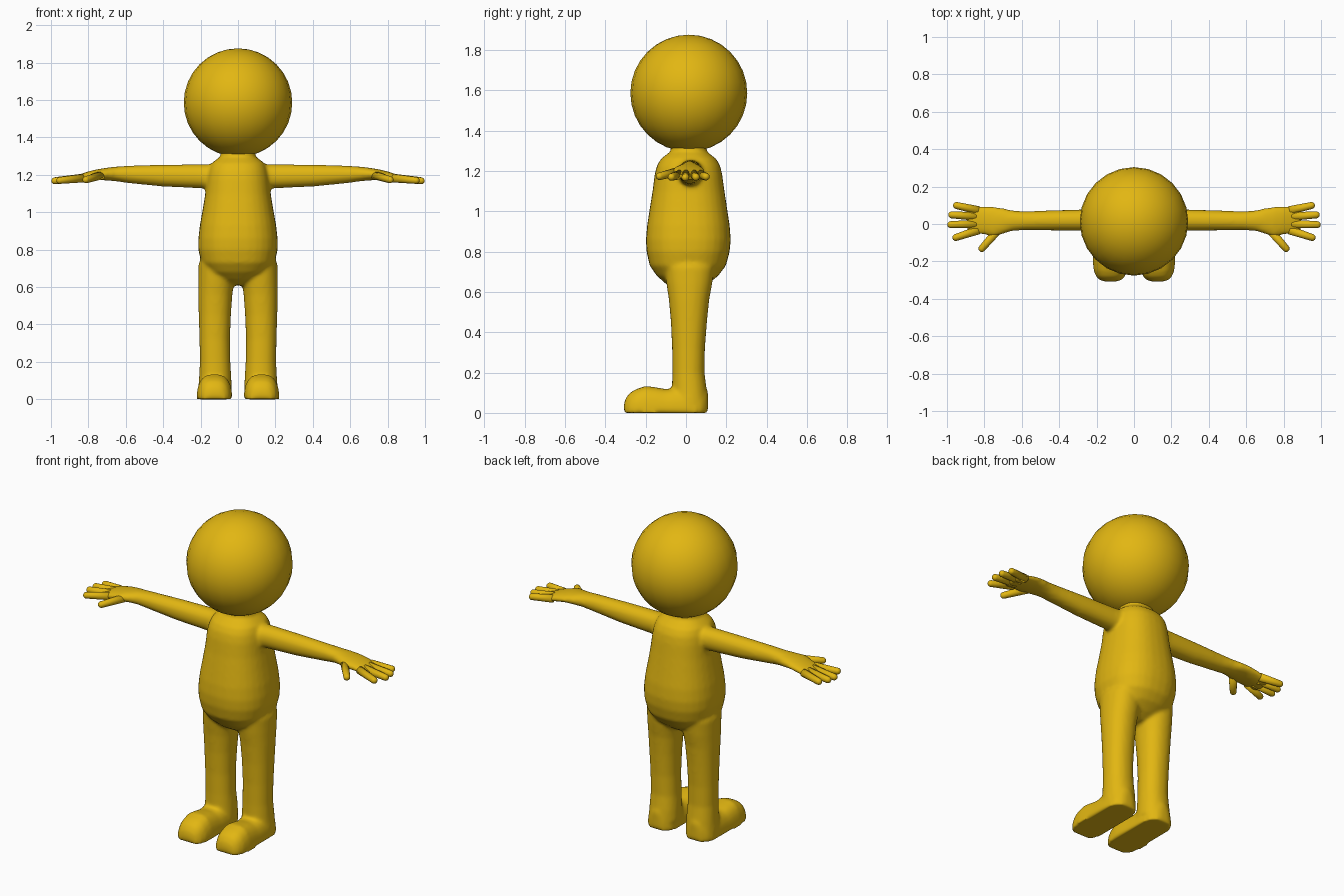
import bpy, bmesh, math
from mathutils import Vector

yellow = bpy.data.materials.new("golden yellow")
yellow.diffuse_color = (0.76, 0.47, 0.006, 1)


def power(v, e):
    return math.copysign(abs(v) ** e, v)


def oval(center, u, v, n=32, e=0.85):
    """Rounded ring spanned by the half-axes u and v."""
    c, u, v = Vector(center), Vector(u), Vector(v)
    return [c + u * power(math.cos(t), e) + v * power(math.sin(t), e)
            for t in (2 * math.pi * i / n for i in range(n))]


def loft(bm, rings):
    """Closed skin over a row of rings."""
    vs = [[bm.verts.new(p) for p in r] for r in rings]
    n = len(vs[0])
    faces = [bm.faces.new((a[i], a[(i + 1) % n], b[(i + 1) % n], b[i]))
             for a, b in zip(vs, vs[1:]) for i in range(n)]
    faces += [bm.faces.new(vs[0]), bm.faces.new(vs[-1])]
    bmesh.ops.recalc_face_normals(bm, faces=faces)


def capsule(bm, a, b, r0, r1):
    """Round-ended finger from a to b."""
    a, b = Vector(a), Vector(b)
    d = (b - a).normalized()
    u = d.cross(Vector((0, 0, 1))).normalized()
    v = u.cross(d)
    rings = [oval(a, u * r0, v * r0, 14, 1)]
    for k in range(6):
        t = math.radians(k * 16.5)
        r = r1 * math.cos(t)
        rings.append(oval(b - d * r1 * (1 - math.sin(t)), u * r, v * r, 14, 1))
    loft(bm, rings)


def finish(bm, name):
    me = bpy.data.meshes.new(name)
    bm.to_mesh(me)
    bm.free()
    me.materials.append(yellow)
    me.shade_smooth()
    ob = bpy.data.objects.new(name, me)
    bpy.context.collection.objects.link(ob)
    return ob


# Head: slightly faceted ball
bm = bmesh.new()
bmesh.ops.create_uvsphere(bm, u_segments=24, v_segments=16, radius=0.29)
head = finish(bm, "head")
head.location = (0, 0.014, 1.586)

# Torso: (z, half width, front y, back y)
body = bmesh.new()
torso = [(0.61, 0.05, -0.05, 0.06), (0.64, 0.11, -0.10, 0.11), (0.68, 0.165, -0.145, 0.16),
         (0.73, 0.197, -0.18, 0.198), (0.80, 0.212, -0.196, 0.217), (0.86, 0.212, -0.199, 0.222),
         (0.93, 0.204, -0.193, 0.217), (1.02, 0.188, -0.179, 0.203), (1.10, 0.175, -0.166, 0.191),
         (1.18, 0.167, -0.156, 0.18), (1.225, 0.158, -0.145, 0.17), (1.26, 0.143, -0.125, 0.15),
         (1.283, 0.115, -0.095, 0.12), (1.298, 0.092, -0.075, 0.102), (1.36, 0.09, -0.075, 0.1)]
loft(body, [oval((0, (f + b) / 2, z), (w, 0, 0), (0, (b - f) / 2, 0)) for z, w, f, b in torso])

# Leg: (z, inner x, outer x, front y, back y)
leg = [(0.05, 0.033, 0.213, -0.075, 0.107), (0.12, 0.036, 0.208, -0.07, 0.102),
       (0.20, 0.041, 0.204, -0.068, 0.092), (0.32, 0.043, 0.206, -0.069, 0.094),
       (0.45, 0.038, 0.21, -0.075, 0.104), (0.56, 0.03, 0.213, -0.085, 0.115),
       (0.64, 0.02, 0.213, -0.097, 0.13), (0.72, 0.02, 0.211, -0.105, 0.14),
       (0.78, 0.04, 0.19, -0.08, 0.11)]
# Foot: (y, half width, height)
foot = [(-0.308, 0.035, 0.045), (-0.30, 0.058, 0.07), (-0.282, 0.077, 0.097), (-0.25, 0.09, 0.117),
        (-0.20, 0.095, 0.134), (-0.15, 0.094, 0.127), (-0.10, 0.092, 0.118), (0.0, 0.09, 0.13),
        (0.05, 0.085, 0.13), (0.08, 0.072, 0.125), (0.1, 0.048, 0.12), (0.109, 0.025, 0.11)]
# Arm and palm: (x, front y, back y, bottom z, top z)
arm = [(0.08, -0.05, 0.09, 1.125, 1.257), (0.20, -0.037, 0.08, 1.128, 1.256),
       (0.40, -0.035, 0.074, 1.137, 1.254), (0.58, -0.033, 0.068, 1.155, 1.249),
       (0.65, -0.037, 0.072, 1.165, 1.244), (0.70, -0.053, 0.085, 1.17, 1.238),
       (0.75, -0.07, 0.092, 1.172, 1.23), (0.80, -0.058, 0.095, 1.166, 1.218),
       (0.85, -0.053, 0.095, 1.158, 1.202), (0.88, -0.045, 0.085, 1.155, 1.192),
       (0.895, -0.03, 0.07, 1.158, 1.186)]

for s in (1, -1):
    loft(body, [oval((s * (i + o) / 2, (f + b) / 2, z), ((o - i) / 2, 0, 0), (0, (b - f) / 2, 0), e=0.92)
                for z, i, o, f, b in leg])
    loft(body, [[Vector((s * 0.126 + w * power(math.cos(t), 0.7), y, h * math.sin(t) ** 0.85))
                 for t in (math.pi * k / 20 for k in range(20))] +
                [Vector((s * 0.126 - w, y, 0))] for y, w, h in foot])
    loft(body, [oval((s * x, (f + b) / 2, (lo + hi) / 2), (0, (b - f) / 2, 0), (0, 0, (hi - lo) / 2), e=0.95)
                for x, f, b, lo, hi in arm])

    # Four fingers and a thumb: start, tip
    bm = bmesh.new()
    for a, b in [((0.83, 0.072, 1.182), (0.967, 0.103, 1.17)), ((0.84, 0.04, 1.182), (0.993, 0.05, 1.168)),
                 ((0.84, 0.0, 1.182), (0.998, -0.004, 1.166)), ((0.83, -0.032, 1.182), (0.97, -0.078, 1.168)),
                 ((0.73, -0.035, 1.198), (0.825, -0.145, 1.17))]:
        capsule(bm, (s * a[0], a[1], a[2]), (s * b[0], b[1], b[2]), 0.023, 0.0185)
    bmesh.ops.recalc_face_normals(bm, faces=bm.faces)
    finish(bm, "left_fingers" if s > 0 else "right_fingers")

# Blend torso, limbs and feet into one skin
skin = finish(body, "body")
remesh = skin.modifiers.new("blend", 'REMESH')
remesh.mode = 'VOXEL'
remesh.voxel_size = 0.01
remesh.use_smooth_shade = True
relax = skin.modifiers.new("relax", 'SMOOTH')
relax.factor = 0.5
relax.iterations = 8
